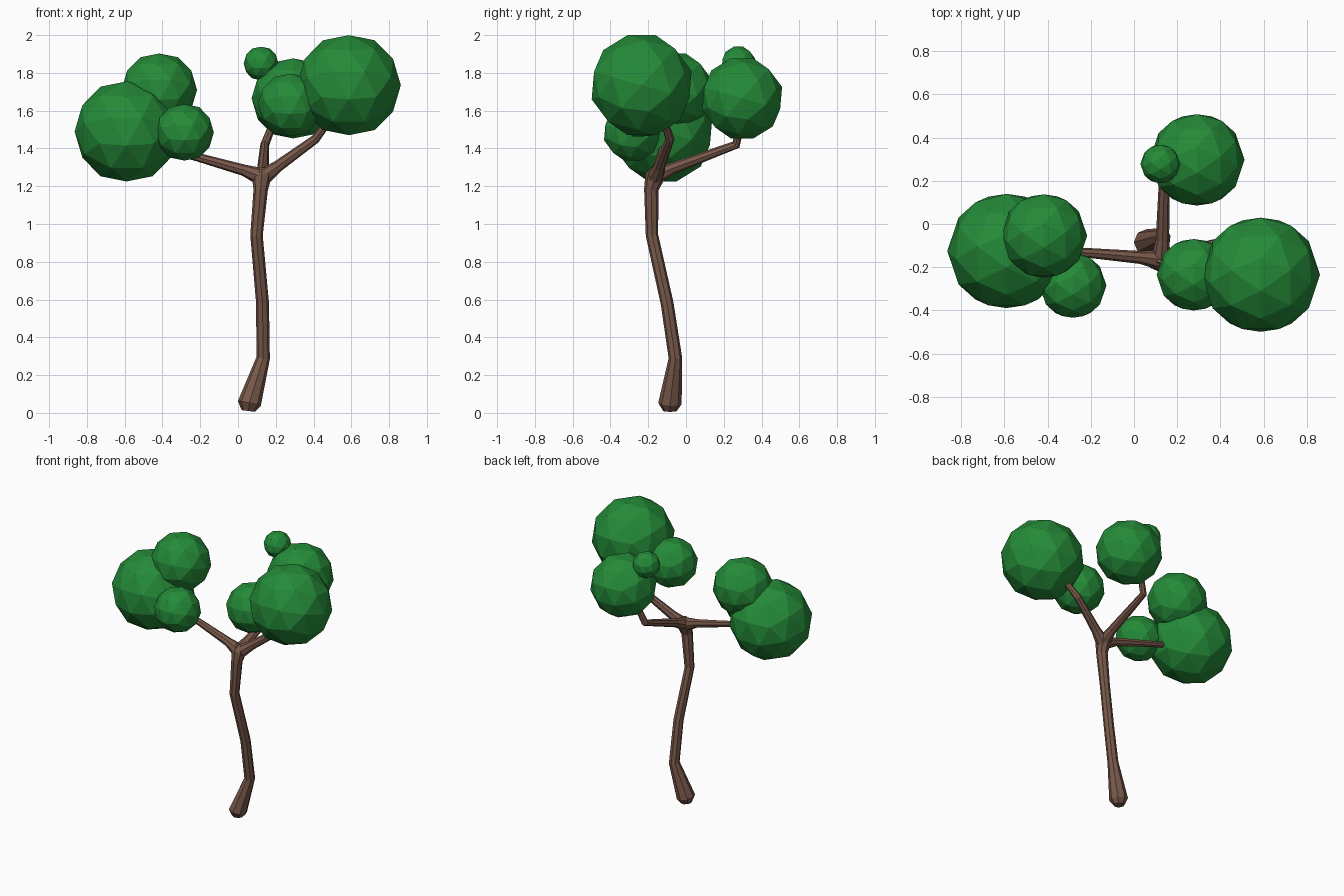
import bpy, bmesh
from math import radians, cos, sin, tau
from mathutils import Vector, Matrix

if "Cube" in bpy.data.objects:
    bpy.data.objects.remove(bpy.data.objects["Cube"])


def material(name, rgb):
    m = bpy.data.materials.new(name)
    m.diffuse_color = (*rgb, 1)
    m.use_nodes = True
    m.node_tree.nodes["Principled BSDF"].inputs["Base Color"].default_value = m.diffuse_color
    return m


bark = material("bark", (0.19, 0.10, 0.07))
leaf = material("leaf", (0.018, 0.26, 0.04))


def finish(name, bm, mat):
    bmesh.ops.recalc_face_normals(bm, faces=bm.faces)
    me = bpy.data.meshes.new(name)
    bm.to_mesh(me)
    bm.free()
    me.materials.append(mat)
    ob = bpy.data.objects.new(name, me)
    bpy.context.collection.objects.link(ob)


def limb(name, path, ref, sides=8):
    """Tapered faceted tube; path holds (x, y, z, radius)."""
    bm = bmesh.new()
    pts = [Vector(p[:3]) for p in path]
    rings = []
    for i, p in enumerate(pts):
        t = Vector()
        if i > 0:
            t += (p - pts[i - 1]).normalized()
        if i < len(pts) - 1:
            t += (pts[i + 1] - p).normalized()
        t.normalize()
        u = Vector(ref)
        u = (u - t * u.dot(t)).normalized()
        v = t.cross(u)
        r = path[i][3]
        rings.append([bm.verts.new(p + r * (u * cos(tau * k / sides) + v * sin(tau * k / sides)))
                      for k in range(sides)])
    for a, b in zip(rings, rings[1:]):
        for k in range(sides):
            n = (k + 1) % sides
            bm.faces.new((a[k], a[n], b[n], b[k]))
    bm.faces.new(rings[0])
    bm.faces.new(rings[-1])
    finish(name, bm, bark)


# Crooked trunk with a rounded foot
limb("trunk", [(0.055, -0.085, 0.010, 0.036), (0.06, -0.085, 0.05, 0.062),
               (0.133, -0.056, 0.29, 0.036), (0.13, -0.10, 0.58, 0.034),
               (0.098, -0.18, 0.94, 0.033), (0.120, -0.184, 1.18, 0.038),
               (0.125, -0.165, 1.25, 0.052), (0.127, -0.155, 1.295, 0.028)], (1, 0, 0))

# Three branches flaring out of the fork
limb("left_branch", [(0.11, -0.165, 1.255, 0.045), (0.03, -0.155, 1.285, 0.030),
                     (-0.20, -0.135, 1.35, 0.023), (-0.38, -0.125, 1.40, 0.020)], (0, 1, 0))
limb("right_branch", [(0.135, -0.162, 1.25, 0.045), (0.21, -0.14, 1.305, 0.031),
                      (0.41, -0.085, 1.45, 0.024), (0.49, -0.12, 1.56, 0.020)], (0, 1, 0))
limb("back_branch", [(0.125, -0.16, 1.255, 0.045), (0.132, -0.07, 1.295, 0.031),
                     (0.142, 0.265, 1.42, 0.024), (0.185, 0.29, 1.53, 0.020)], (1, 0, 0))

# Faceted foliage balls
turn = Matrix.Rotation(radians(-15.8), 4, 'X') @ Matrix.Rotation(radians(-90), 4, 'Z')
balls = {
    "right_foliage_large": (0.587, -0.235, 1.735, 0.275),
    "right_foliage_small": (0.277, -0.235, 1.63, 0.172),
    "left_foliage_large": (-0.59, -0.125, 1.49, 0.275),
    "left_foliage_top": (-0.417, -0.055, 1.71, 0.200),
    "left_foliage_front": (-0.283, -0.285, 1.485, 0.155),
    "back_foliage_large": (0.292, 0.297, 1.665, 0.220),
    "back_foliage_small": (0.122, 0.278, 1.85, 0.092),
}
for name, (x, y, z, r) in balls.items():
    bm = bmesh.new()
    bmesh.ops.create_icosphere(bm, subdivisions=2, radius=r,
                               matrix=Matrix.Translation((x, y, z)) @ turn)
    finish(name, bm, leaf)
